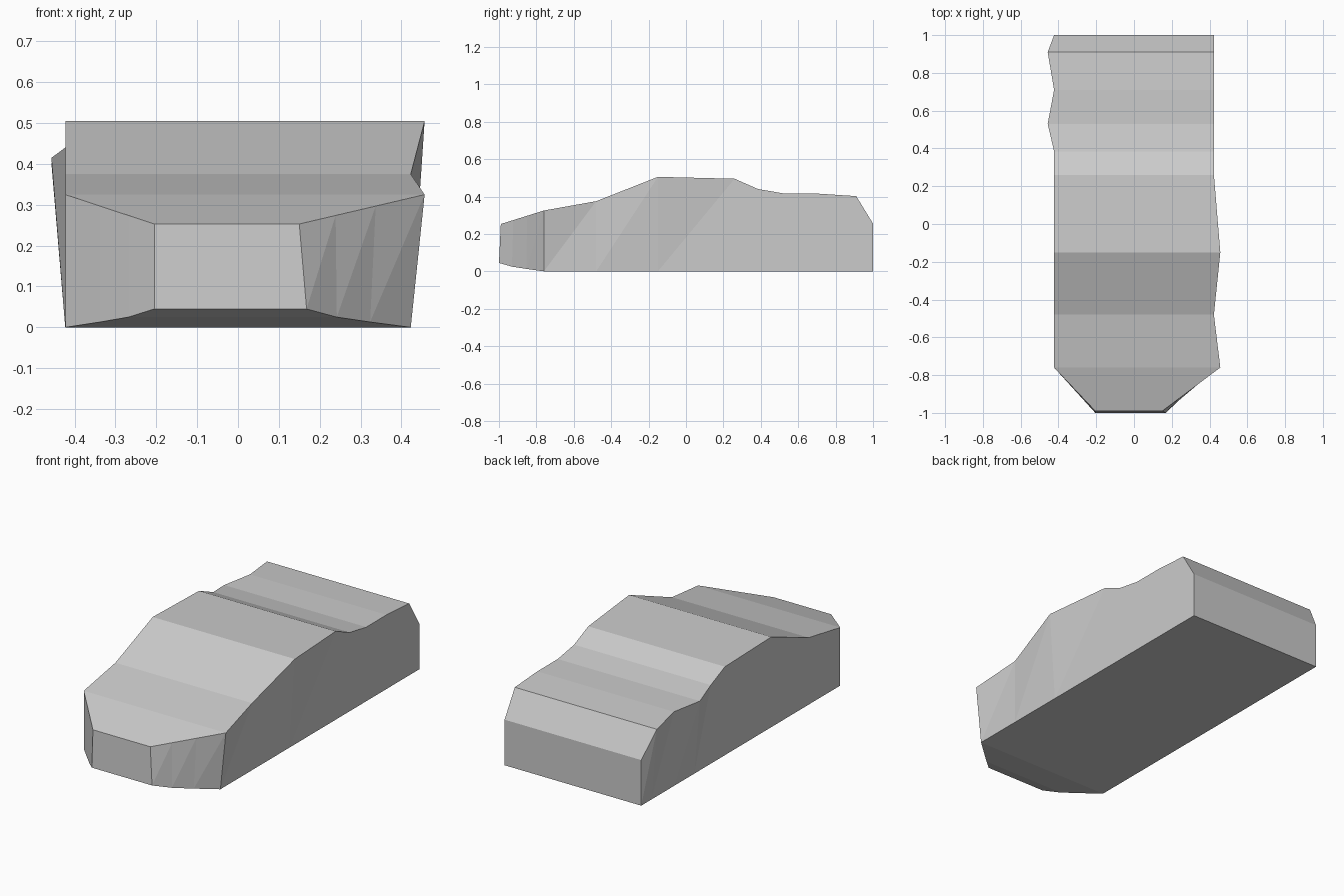
import bpy
import bmesh
from mathutils import Vector

default_cube = bpy.data.objects.get("Cube")
if default_cube:
    bpy.data.objects.remove(default_cube, do_unlink=True)

HALF_WIDTH = 0.423
FLARE = 0.457


def make_material(name, color):
    material = bpy.data.materials.new(name)
    material.use_nodes = True
    material.diffuse_color = color
    material.node_tree.nodes["Principled BSDF"].inputs["Base Color"].default_value = color
    return material


def station(y, height, left=HALF_WIDTH, right=HALF_WIDTH):
    """Cross-section ring: bottom left, bottom right, top right, top left."""
    return [Vector((-HALF_WIDTH, y, 0)), Vector((HALF_WIDTH, y, 0)),
            Vector((right, y, height)), Vector((-left, y, height))]


# Body cross-sections from the bonnet to the tail, some flared on one side
body = [
    station(-0.76, 0.325, right=FLARE),
    station(-0.48, 0.375),
    station(-0.15, 0.505, right=FLARE),
    station(0.26, 0.495),
    station(0.385, 0.44),
    station(0.53, 0.415, left=FLARE),
    station(0.71, 0.415),
    station(0.91, 0.402, left=FLARE),
    station(1, 0.255),
]

# Tapered nose, blended from its blunt tip to the first body section
tip = [Vector((-0.205, -1, 0.045)), Vector((0.168, -1, 0.045)),
       Vector((0.15, -0.99, 0.253)), Vector((-0.205, -0.99, 0.253))]
nose = [tip]
for blend, floor_height in ((0.29, 0.025), (0.61, 0.013)):
    ring = [a.lerp(b, blend) for a, b in zip(tip, body[0])]
    ring[0].z = ring[1].z = floor_height
    nose.append(ring)

# Skin the cross-sections into a closed faceted shell
bm = bmesh.new()
rings = [[bm.verts.new(point) for point in ring] for ring in nose + body]
bm.faces.new(rings[0])
bm.faces.new(rings[-1][::-1])
for front, back in zip(rings, rings[1:]):
    bottom_left, bottom_right, top_right, top_left = front
    back_bl, back_br, back_tr, back_tl = back
    bm.faces.new((bottom_left, back_bl, back_br, bottom_right))
    bm.faces.new((top_left, top_right, back_tr, back_tl))
    # Each side panel is split along its own diagonal
    bm.faces.new((bottom_right, back_br, back_tr))
    bm.faces.new((bottom_right, back_tr, top_right))
    bm.faces.new((bottom_left, top_left, back_bl))
    bm.faces.new((top_left, back_tl, back_bl))
bmesh.ops.recalc_face_normals(bm, faces=bm.faces)

mesh = bpy.data.meshes.new("car_body")
bm.to_mesh(mesh)
bm.free()
mesh.materials.append(make_material("plain grey", (0.6, 0.6, 0.6, 1)))
car_body = bpy.data.objects.new("car_body", mesh)
bpy.context.collection.objects.link(car_body)
